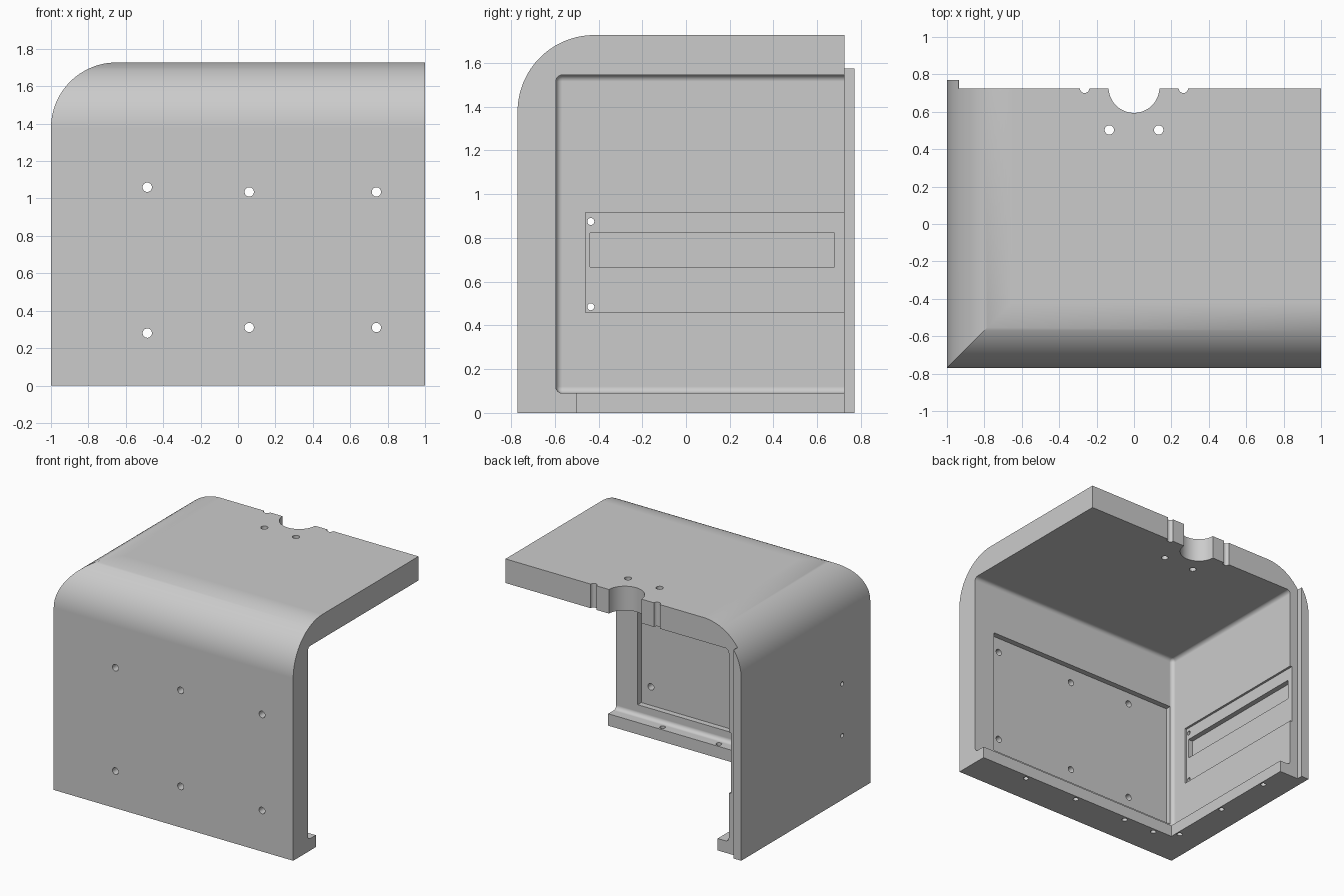
import bpy, bmesh, math
from mathutils import Matrix

old = bpy.data.objects.get("Cube")
if old:
    bpy.data.objects.remove(old, do_unlink=True)

# Main dimensions
HALF_Y, BACK, HEIGHT, ROUND = 0.77, 0.725, 1.727, 0.35
WALL_X, WALL_Y = -0.865, -0.595        # inner faces of the two walls
FLOOR, CEILING = 0.09, 1.545           # ledge top and roof underside


def finish(name, bm):
    bmesh.ops.recalc_face_normals(bm, faces=bm.faces)
    mesh = bpy.data.meshes.new(name)
    bm.to_mesh(mesh)
    bm.free()
    obj = bpy.data.objects.new(name, mesh)
    bpy.context.collection.objects.link(obj)
    return obj


def box(name, lo, hi, bevel=0):
    bm = bmesh.new()
    bmesh.ops.create_cube(bm, size=1)
    for v in bm.verts:
        v.co = [b if c > 0 else a for a, b, c in zip(lo, hi, v.co)]
    if bevel:
        bmesh.ops.bevel(bm, geom=bm.edges[:], offset=bevel, segments=6,
                        profile=0.5, affect='EDGES')
    return finish(name, bm)


def rod(name, centre, axis, length, radius, sides=24):
    turn = {'X': Matrix.Rotation(math.pi / 2, 4, 'Y'),
            'Y': Matrix.Rotation(math.pi / 2, 4, 'X'),
            'Z': Matrix.Identity(4)}[axis]
    bm = bmesh.new()
    bmesh.ops.create_cone(bm, cap_ends=True, segments=sides, radius1=radius,
                          radius2=radius, depth=length,
                          matrix=Matrix.Translation(centre) @ turn)
    return finish(name, bm)


def rounded_slab(name, start, end, place, sweep):
    """Profile with one rounded upper corner, extruded along sweep."""
    steps = 32
    pts = [(end, 0), (end, HEIGHT)]
    for i in range(steps + 1):
        a = math.pi / 2 * (1 + i / steps)
        pts.append((start + ROUND + ROUND * math.cos(a),
                    HEIGHT - ROUND + ROUND * math.sin(a)))
    pts.append((start, 0))
    bm = bmesh.new()
    face = bm.faces.new([bm.verts.new(place(u, z)) for u, z in pts])
    new = bmesh.ops.extrude_face_region(bm, geom=[face])["geom"]
    bmesh.ops.translate(bm, vec=sweep,
                        verts=[g for g in new if isinstance(g, bmesh.types.BMVert)])
    return finish(name, bm)


def combine(target, tool, operation='DIFFERENCE'):
    tool.hide_render = True
    mod = target.modifiers.new("cut", 'BOOLEAN')
    mod.operation, mod.solver, mod.object = operation, 'EXACT', tool
    bpy.context.view_layer.objects.active = target
    bpy.ops.object.modifier_apply(modifier=mod.name)
    bpy.data.objects.remove(tool, do_unlink=True)


# Outer shell: two rounded profiles meeting in a mitred corner
housing = rounded_slab("housing", -1, 1, lambda u, z: (u, -HALF_Y, z),
                       (0, 2 * HALF_Y, 0))
combine(housing, rounded_slab("side_profile", -HALF_Y, 1.2,
                              lambda u, z: (-1.3, u, z), (2.6, 0, 0)), 'INTERSECT')

# Back trimmed to leave a narrow flange on the side wall
combine(housing, box("back_trim", (-0.935, BACK, -1), (2, 2, 3)))
combine(housing, box("flange_trim", (-2, BACK, 1.575), (0, 2, 3)))

# Cavity with soft corners, then the opening inside the bottom ledge
combine(housing, box("cavity", (WALL_X, WALL_Y, FLOOR), (2, 2, CEILING), 0.03))
combine(housing, box("floor_opening", (-0.772, -0.5, -1), (2, 2, 0.3)))

# Panel recesses and the slot in the side wall
combine(housing, box("front_recess", (-0.84, -0.638, 0.17), (0.82, -0.4, 1.15)))
combine(housing, box("side_recess", (-0.882, -0.46, 0.458), (-0.7, 2, 0.915)))
combine(housing, box("side_slot", (-0.922, -0.44, 0.668), (-0.7, 0.68, 0.822)))

# Screw holes through the front wall
for x, low, high in ((-0.485, 0.28, 1.06), (0.06, 0.31, 1.035), (0.74, 0.31, 1.035)):
    for z in (low, high):
        combine(housing, rod("front_hole", (x, -0.7, z), 'Y', 0.5, 0.025))

# Screw holes through the side wall
for z in (0.485, 0.875):
    combine(housing, rod("side_hole", (-0.95, -0.435, z), 'X', 0.4, 0.016))

# Screw holes through the ledge
ledge = [(x, -0.535) for x in (0.57, 0.1, -0.36, -0.63)]
ledge += [(-0.8, y) for y in (-0.44, 0.03, 0.5)]
for x, y in ledge:
    combine(housing, rod("ledge_hole", (x, y, 0), 'Z', 0.28, 0.02))

# Roof: central notch, small notches and holes
combine(housing, rod("roof_notch", (0, BACK + 0.005, 1.6), 'Z', 1, 0.136, 48))
for side in (-1, 1):
    combine(housing, rod("small_notch", (side * 0.264, BACK, 1.6), 'Z', 1, 0.025))
    combine(housing, rod("roof_hole", (side * 0.132, 0.503, 1.6), 'Z', 1, 0.025))

# Plain grey finish
grey = bpy.data.materials.new("plain grey")
grey.use_nodes = True
colour = (0.6, 0.6, 0.6, 1)
grey.diffuse_color = colour
grey.node_tree.nodes["Principled BSDF"].inputs["Base Color"].default_value = colour
housing.data.materials.clear()
housing.data.materials.append(grey)

# Smooth rounds with crisp edges
bpy.ops.object.select_all(action='DESELECT')
housing.select_set(True)
bpy.context.view_layer.objects.active = housing
bpy.ops.object.shade_smooth_by_angle(angle=math.radians(30))
weighted = housing.modifiers.new("even_shading", 'WEIGHTED_NORMAL')
weighted.keep_sharp = True
